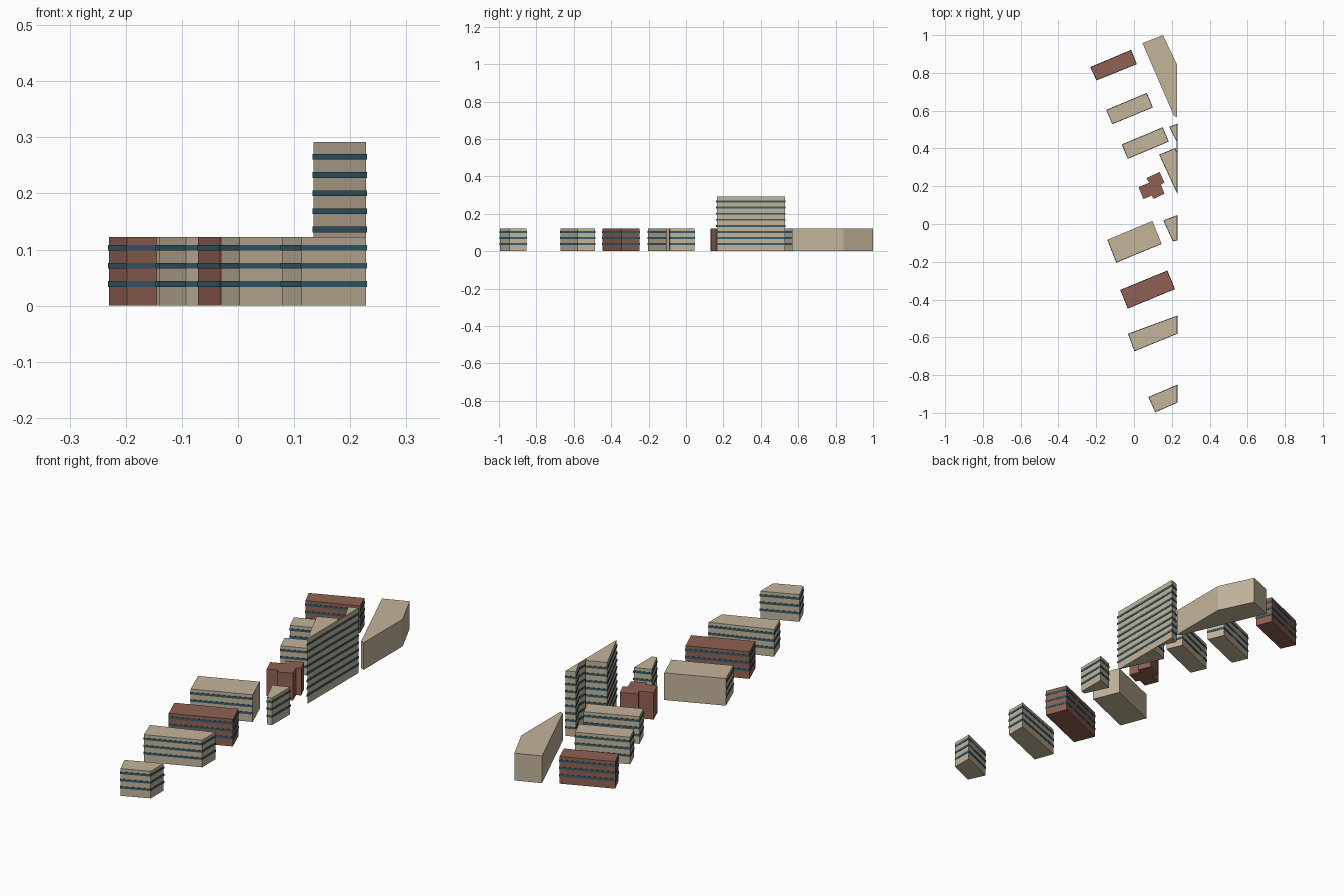
import bpy, bmesh
from mathutils import Vector

if "Cube" in bpy.data.objects:
    bpy.data.objects.remove(bpy.data.objects["Cube"])

def material(name, rgb):
    m = bpy.data.materials.new(name)
    m.diffuse_color = (*rgb, 1)
    m.use_nodes = True
    m.node_tree.nodes["Principled BSDF"].inputs["Base Color"].default_value = m.diffuse_color
    return m

TAN = material("tan_stone", (0.55, 0.46, 0.33))
BROWN = material("brown_brick", (0.28, 0.12, 0.085))
TEAL = material("teal_glass", (0.035, 0.11, 0.15))
LOW, TALL, EDGE = 0.122, 0.292, 0.228

def ccw(pts):
    area = sum(a[0] * b[1] - b[0] * a[1] for a, b in zip(pts, pts[1:] + pts[:1]))
    return pts if area > 0 else pts[::-1]

def prism(name, layers, pts, mat):
    """One object holding the footprint extruded over each (z0, z1) layer."""
    bm = bmesh.new()
    for z0, z1 in layers:
        n = len(pts)
        lo = [bm.verts.new((x, y, z0)) for x, y in pts]
        hi = [bm.verts.new((x, y, z1)) for x, y in pts]
        bm.faces.new(lo[::-1])
        bm.faces.new(hi)
        for i in range(n):
            j = (i + 1) % n
            bm.faces.new((lo[i], lo[j], hi[j], hi[i]))
    me = bpy.data.meshes.new(name)
    bm.to_mesh(me)
    bm.free()
    me.materials.append(mat)
    bpy.context.collection.objects.link(bpy.data.objects.new(name, me))

def offset(pts, dists):
    """Move every edge outwards by its own distance."""
    out = []
    for i, p in enumerate(pts):
        p = Vector(p)
        d0 = (p - Vector(pts[i - 1])).normalized()
        d1 = (Vector(pts[(i + 1) % len(pts)]) - p).normalized()
        n0, n1 = Vector((d0.y, -d0.x)), Vector((d1.y, -d1.x))
        a, b = dists[i - 1], dists[i]
        det = n0.x * n1.y - n0.y * n1.x
        out.append(((a * n1.y - b * n0.y) / det + p.x, (b * n0.x - a * n1.x) / det + p.y))
    return out

def building(name, pts, mat=TAN, height=LOW, stripes=True, plain_edges=()):
    pts = ccw(pts)
    prism(name, [(0, height)], pts, mat)
    if stripes:
        count = 3 if height == LOW else 8
        dists = [-0.002 if i in plain_edges else 0.0015 for i in range(len(pts))]
        zs = [0.0385 + 0.0324 * k for k in range(count)]
        prism(name + "_window_bands", [(z - 0.005, z + 0.005) for z in zs],
              offset(pts, dists), TEAL)

# Row of angled blocks, back to front
building("brown_block_back", [(-0.23, 0.83), (-0.198, 0.762), (0.013, 0.847), (-0.016, 0.92)], BROWN)
building("tan_block_back", [(-0.145, 0.603), (-0.114, 0.53), (0.098, 0.618), (0.067, 0.692)])
building("tan_block_middle", [(-0.063, 0.42), (-0.032, 0.347), (0.182, 0.437), (0.151, 0.51)])
# Left and front walls carry windows; right and back walls are blank
building("wide_tan_block", [(-0.14, -0.083), (-0.093, -0.203), (0.146, -0.104), (0.097, 0.016)],
         plain_edges=(2, 3))
building("brown_block_front", [(-0.071, -0.35), (-0.032, -0.446), (0.215, -0.344), (0.176, -0.248)], BROWN)

# Blocks cut off along the right boundary
building("cut_tan_block", [(-0.03, -0.582), (0.003, -0.672), (EDGE, -0.58), (EDGE, -0.487)])
building("cut_front_block", [(0.078, -0.917), (0.113, -0.995), (EDGE, -0.945), (EDGE, -0.853)])
building("small_cut_block", [(0.157, 0.018), (0.207, -0.09), (EDGE, -0.085), (EDGE, 0.045)])

# Tower: two wedges joined by a thin wall on the boundary
building("tower", [(0.135, 0.366), (EDGE, 0.166), (EDGE, 0.529), (0.188, 0.513),
                   (0.226, 0.437), (0.226, 0.378), (0.218, 0.4)], height=TALL)

# Windowless hall and stepped brown house
building("back_hall", [(0.045, 0.957), (0.211, 0.573), (EDGE, 0.566), (EDGE, 0.843), (0.153, 1.0)],
         stripes=False)
building("stepped_house", [(0.024, 0.195), (0.05, 0.132), (0.094, 0.151), (0.103, 0.133), (0.161, 0.16),
                           (0.143, 0.208), (0.161, 0.22), (0.136, 0.275), (0.066, 0.243), (0.081, 0.219)],
         BROWN, stripes=False)
